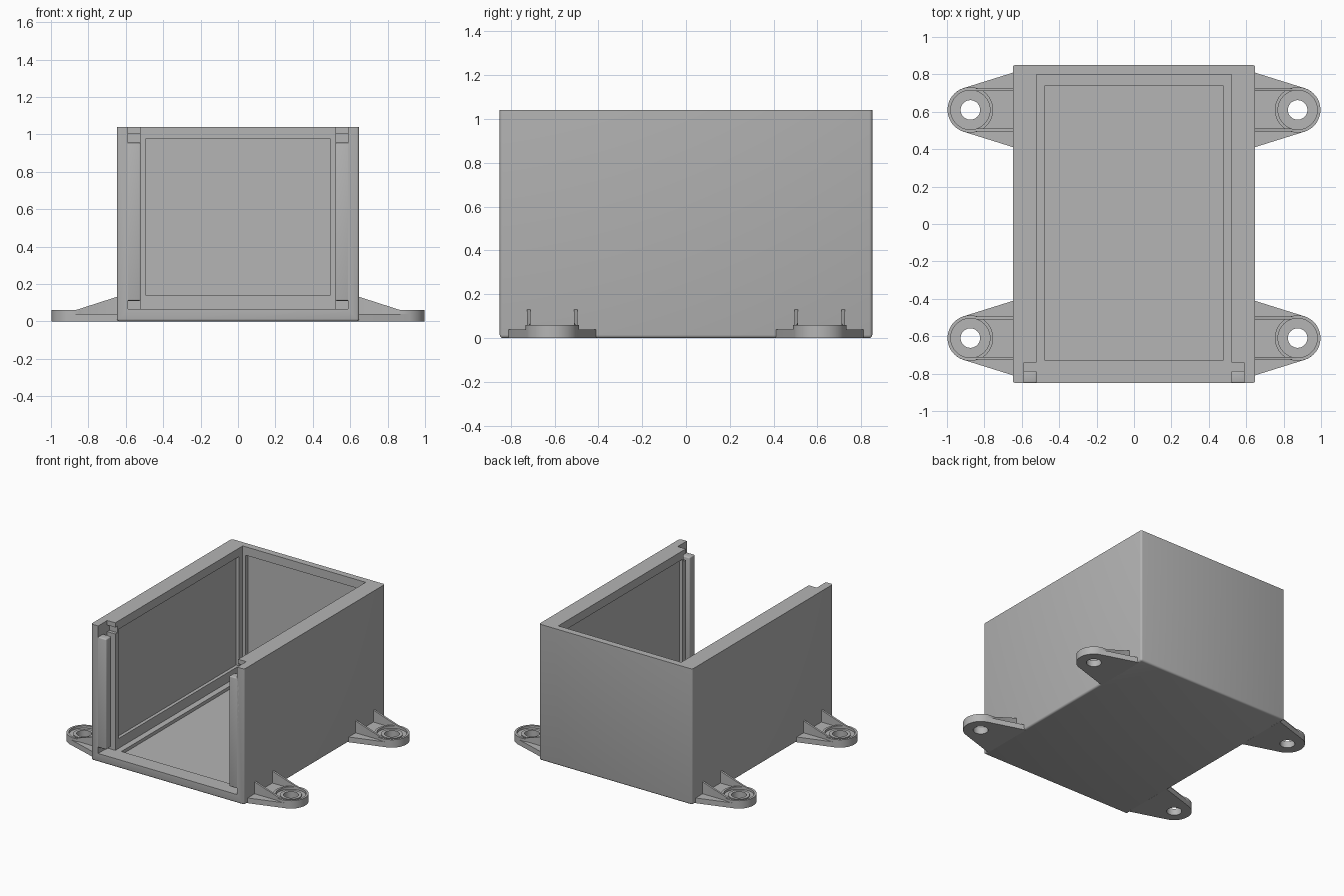
import bpy, bmesh, math
from mathutils import Vector

cube = bpy.data.objects.get("Cube")
if cube:
    bpy.data.objects.remove(cube, do_unlink=True)

mat = bpy.data.materials.new("plain grey")
mat.use_nodes = True
GREY = (0.46, 0.46, 0.46, 1)
mat.diffuse_color = GREY
mat.node_tree.nodes["Principled BSDF"].inputs["Base Color"].default_value = GREY


def finish(name, bm):
    bmesh.ops.recalc_face_normals(bm, faces=bm.faces)
    mesh = bpy.data.meshes.new(name)
    bm.to_mesh(mesh)
    bm.free()
    mesh.materials.append(mat)
    ob = bpy.data.objects.new(name, mesh)
    bpy.context.collection.objects.link(ob)
    return ob


def box(name, x, y, z):
    """Box from three (low, high) ranges."""
    bm = bmesh.new()
    bmesh.ops.create_cube(bm, size=1)
    for v in bm.verts:
        v.co = [r[0] if c < 0 else r[1] for c, r in zip(v.co, (x, y, z))]
    return finish(name, bm)


def prism(name, points, offset):
    """Extrude a flat outline by an offset vector."""
    bm = bmesh.new()
    face = bm.faces.new([bm.verts.new(p) for p in points])
    new = bmesh.ops.extrude_face_region(bm, geom=[face])["geom"]
    bmesh.ops.translate(bm, vec=Vector(offset),
                        verts=[g for g in new if isinstance(g, bmesh.types.BMVert)])
    return finish(name, bm)


def cylinder(name, x, y, r, z):
    pts = [(x + r * math.cos(a), y + r * math.sin(a), z[0])
           for a in (math.tau * i / 48 for i in range(48))]
    return prism(name, pts, (0, 0, z[1] - z[0]))


def apply(ob, mod):
    bpy.ops.object.select_all(action='DESELECT')
    bpy.context.view_layer.objects.active = ob
    ob.select_set(True)
    bpy.ops.object.modifier_apply(modifier=mod.name)


def combine(ob, other, operation='DIFFERENCE'):
    mod = ob.modifiers.new("combine", 'BOOLEAN')
    mod.operation, mod.solver, mod.object = operation, 'EXACT', other
    apply(ob, mod)
    bpy.data.objects.remove(other, do_unlink=True)


def bevel(ob, width):
    mod = ob.modifiers.new("soft edges", 'BEVEL')
    mod.width, mod.segments = width, 3
    apply(ob, mod)


def span(side, a, b):
    return tuple(sorted((side * a, side * b)))


W, D, H = 0.648, 0.85, 1.04      # outer half width, half depth, height
IN, BACK, FLOOR = 0.52, 0.80, 0.065

# Case body: rounded on the bottom and upright edges, open at top and front
body = box("case_body", (-W, W), (-D, D), (0, H + 0.1))
bevel(body, 0.014)
combine(body, box("trim", (-1, 1), (-1, 1), (H, 2)))
combine(body, box("cavity", (-IN, IN), (-1, BACK), (FLOOR, 2)))

# Shallow recessed panels in floor, back and sides
combine(body, box("floor_recess", (-0.475, 0.475), (-0.73, 0.74), (0.04, 0.2)))
combine(body, box("back_recess", (-0.495, 0.495), (0.6, 0.825), (0.14, 0.975)))
for s in (-1, 1):
    combine(body, box("side_recess", span(s, 0.4, 0.545), (-0.70, 0.755), (0.14, 0.975)))
    # Front panel slot, with a pocket under the rim
    combine(body, box("slot", span(s, 0.4, 0.588), (-1, -0.74), (FLOOR, 2)))
    combine(body, box("pocket", span(s, 0.4, 0.588), (-0.8, -0.715), (0.955, 1.005)))

# Retaining posts in front of the slots
for s, side in ((1, "left"), (-1, "right")):
    post = box(side + "_front_post", span(s, IN, 0.61), (-D, -0.785), (0.11, 0.955))
    bevel(post, 0.008)

# Mounting ears
HX, HY, R = 0.875, 0.61, 0.122
for sx, side in ((1, "left"), (-1, "right")):
    for sy, end in ((1, "back"), (-1, "front")):
        name = end + "_" + side
        cx, cy = sx * HX, sy * HY
        # Tapered foot with a rounded tip
        foot = [(sx * 0.635, cy - 0.203, 0)]
        for i in range(25):
            a = math.radians(-72 + 6 * i)
            foot.append((sx * (HX + R * math.cos(a)), cy + R * math.sin(a), 0))
        foot.append((sx * 0.635, cy + 0.203, 0))
        ear = prism(name + "_ear", foot, (0, 0, 0.04))
        combine(ear, cylinder("boss", cx, cy, R, (0.0, 0.06)), 'UNION')
        # Stiffening ribs
        for ry in (-0.115, 0.1):
            rib = prism("rib", [(sx * x, cy + ry, z) for x, z in
                        ((0.635, 0.02), (0.635, 0.135), (HX, 0.058), (HX, 0.02))],
                        (0, 0.015, 0))
            combine(ear, rib, 'UNION')
        # Screw seat and hole
        combine(ear, cylinder("seat", cx, cy, 0.105, (0.042, 0.3)))
        combine(ear, cylinder("raised_ring", cx, cy, 0.075, (0.01, 0.05)), 'UNION')
        combine(ear, cylinder("hole", cx, cy, 0.052, (-0.1, 0.3)))

# Smooth only the rounded surfaces
for ob in bpy.context.collection.objects:
    if ob.type == 'MESH' and mat.name in ob.data.materials:
        bpy.ops.object.select_all(action='DESELECT')
        bpy.context.view_layer.objects.active = ob
        ob.select_set(True)
        bpy.ops.object.shade_smooth_by_angle(angle=math.radians(35))
